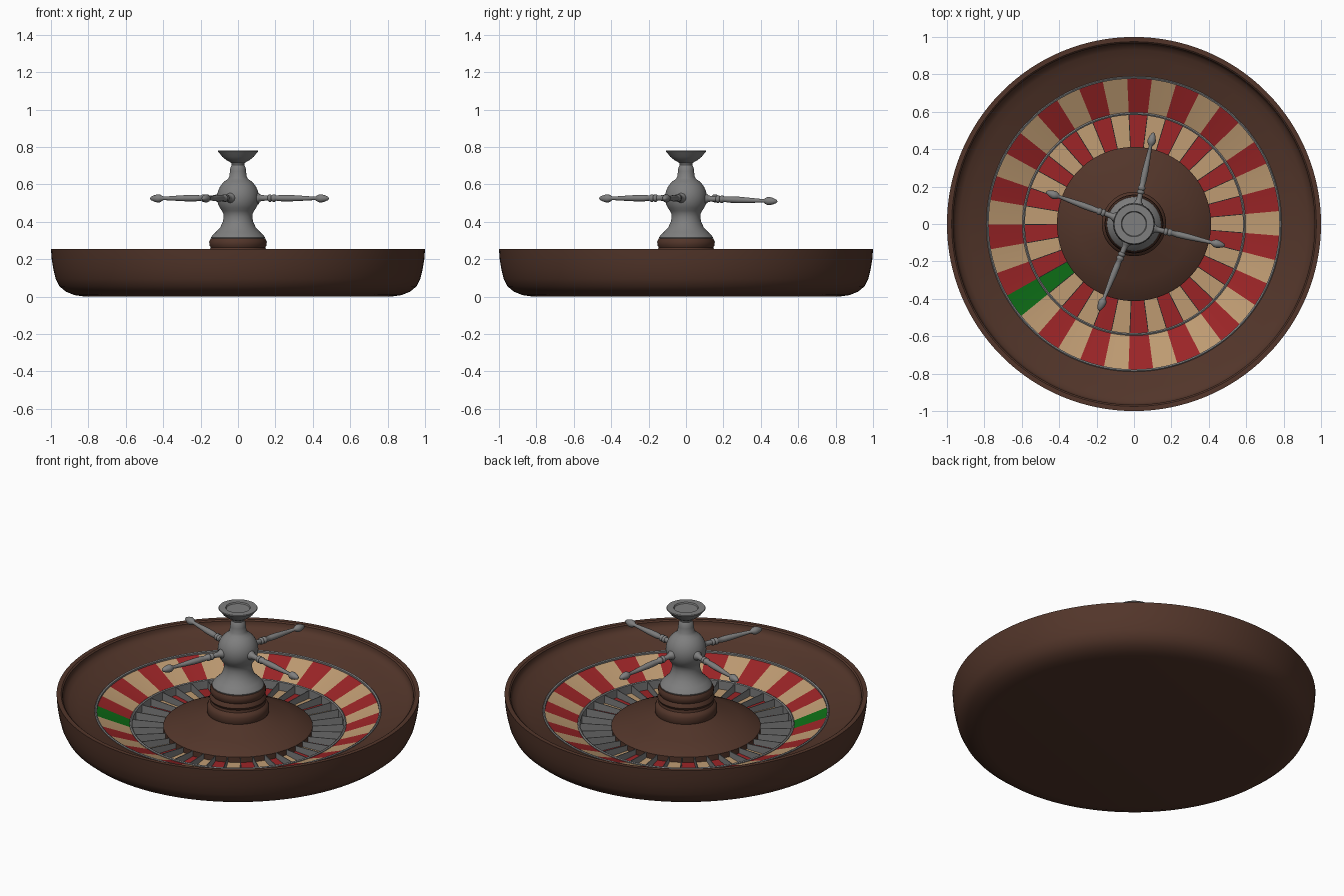
import bpy, bmesh, math
from mathutils import Matrix, Vector

if "Cube" in bpy.data.objects:
    bpy.data.objects.remove(bpy.data.objects["Cube"])

def material(name, rgb):
    m = bpy.data.materials.new(name)
    m.diffuse_color = (*rgb, 1)
    m.use_nodes = True
    m.node_tree.nodes["Principled BSDF"].inputs["Base Color"].default_value = m.diffuse_color
    return m

WOOD = material("dark_wood", (0.085, 0.036, 0.023))
METAL = material("grey_metal", (0.21, 0.21, 0.21))
RED = material("red", (0.33, 0.018, 0.02))
TAN = material("tan", (0.52, 0.33, 0.17))
GREEN = material("green", (0.004, 0.155, 0.008))

POCKETS = 37
STEP = math.tau / POCKETS
GREEN_ANGLE = math.radians(214.3)        # centre of the green pocket

def finish(name, bm, mats, angle=35):
    bmesh.ops.remove_doubles(bm, verts=bm.verts, dist=1e-5)
    me = bpy.data.meshes.new(name)
    bm.to_mesh(me)
    bm.free()
    for m in mats:
        me.materials.append(m)
    ob = bpy.data.objects.new(name, me)
    bpy.context.collection.objects.link(ob)
    bpy.ops.object.select_all(action='DESELECT')
    ob.select_set(True)
    bpy.context.view_layer.objects.active = ob
    bpy.ops.object.shade_smooth_by_angle(angle=math.radians(angle))
    return ob

def lathe(name, profile, mats, segs=96, start=0.0, rule=None, closed=False, angle=35):
    """Revolve (radius, z) points, listed with the surface on their right-hand side, about z."""
    bm = bmesh.new()
    rings = []
    for i in range(segs):
        a = start + math.tau * i / segs
        rings.append([bm.verts.new((r * math.cos(a), r * math.sin(a), z)) for r, z in profile])
    n = len(profile)
    for i in range(segs):
        p, q = rings[i], rings[(i + 1) % segs]
        for j in range(n if closed else n - 1):
            k = (j + 1) % n
            vs = [p[j], q[j], q[k], p[k]]
            if profile[j][0] == 0:
                vs = [p[j], q[k], p[k]]
            elif profile[k][0] == 0:
                vs = [p[j], q[j], p[k]]
            f = bm.faces.new(vs)
            if rule:
                f.material_index = rule(i)
    return finish(name, bm, mats, angle)

# Wooden bowl: underside, rounded side, rim lip and sloping ball track
lathe("bowl", [(0, 0), (0.82, 0), (0.875, 0.008), (0.92, 0.026), (0.955, 0.055), (0.975, 0.095),
               (0.988, 0.15), (0.996, 0.2), (1.0, 0.255), (0.975, 0.255), (0.967, 0.248),
               (0.965, 0.232), (0.955, 0.215), (0.93, 0.2), (0.88, 0.182), (0.785, 0.15),
               (0.785, 0.1)], [WOOD], 128)

# Coloured number band and pocket floor: one sector per pocket
SUB = 4
def sector_colour(i):
    k = i // SUB
    return 2 if k == 0 else (1 if k % 2 else 0)   # green, then tan / red in turn

for name, prof in (("number_band", [(0.782, 0.148), (0.59, 0.07)]),
                   ("pocket_floor", [(0.59, 0.026), (0.405, 0.03)])):
    lathe(name, prof, [RED, TAN, GREEN], POCKETS * SUB, GREEN_ANGLE - STEP / 2, sector_colour)

# Metal rings around the band, and the outer wall of the pockets
lathe("outer_ring", [(0.777, 0.14), (0.79, 0.14), (0.79, 0.156), (0.785, 0.16), (0.777, 0.156)],
      [METAL], 128, closed=True)
lathe("inner_ring", [(0.583, 0.022), (0.597, 0.022), (0.597, 0.077), (0.59, 0.081), (0.583, 0.077)],
      [METAL], 128, closed=True)

# Thin metal fins between pockets
bm = bmesh.new()
for k in range(POCKETS):
    rot = Matrix.Rotation(GREEN_ANGLE + (k + 0.5) * STEP, 4, 'Z')
    sides = []
    for y in (-0.002, 0.002):
        sides.append([bm.verts.new(rot @ Vector((x, y, z)))
                      for x, z in ((0.405, 0.024), (0.588, 0.024), (0.588, 0.074), (0.405, 0.062))])
    bm.faces.new(sides[0])
    bm.faces.new(sides[1][::-1])
    for j in range(4):
        m = (j + 1) % 4
        bm.faces.new((sides[0][m], sides[0][j], sides[1][j], sides[1][m]))
finish("pocket_fins", bm, [METAL])

# Central wooden cone
lathe("centre_cone", [(0.405, 0.024), (0.412, 0.03), (0.412, 0.062), (0.405, 0.068),
                      (0.3, 0.105), (0.16, 0.15)], [WOOD])

# Turned wooden base of the spindle
lathe("spindle_base", [(0.165, 0.14), (0.172, 0.155), (0.172, 0.185), (0.165, 0.2), (0.152, 0.21),
                       (0.15, 0.225), (0.157, 0.238), (0.152, 0.252), (0.146, 0.262), (0.153, 0.275),
                       (0.154, 0.295), (0.146, 0.31), (0.13, 0.312), (0, 0.312)], [WOOD], 64)

# Metal spindle: flared foot, ball, neck and cup
ball = [(0.112 * math.cos(t), 0.53 + 0.112 * math.sin(t))
        for t in (math.radians(d) for d in range(-40, 61, 10))]
lathe("spindle", [(0.142, 0.308), (0.144, 0.316), (0.138, 0.326), (0.118, 0.345), (0.095, 0.37),
                  (0.081, 0.4), (0.077, 0.425), (0.079, 0.445)] + ball +
      [(0.047, 0.64), (0.043, 0.67), (0.041, 0.69), (0.033, 0.703), (0.036, 0.715), (0.06, 0.728),
       (0.085, 0.748), (0.1, 0.768), (0.108, 0.776), (0.106, 0.781), (0.068, 0.781), (0.064, 0.774),
       (0, 0.774)], [METAL], 64)

# Four turned handles: (radius, distance from the axis), lathed upright then laid down
handle = [(0.0, 0.08), (0.026, 0.08), (0.026, 0.113), (0.019, 0.12), (0.015, 0.135), (0.014, 0.165),
          (0.02, 0.17), (0.02, 0.18), (0.014, 0.185), (0.02, 0.192), (0.02, 0.202), (0.014, 0.208),
          (0.017, 0.24), (0.017, 0.29), (0.013, 0.36), (0.009, 0.425), (0.014, 0.432), (0.021, 0.445),
          (0.022, 0.458), (0.017, 0.477), (0.009, 0.495), (0.0, 0.501)]
for n, (deg, drop) in enumerate(((-13.4, 0.4), (78, 2.2), (160, 0.4), (248, 0.4)), 1):
    arm = lathe(f"handle_{n}", handle, [METAL], 20, angle=50)
    arm.data.transform(Matrix.Translation((0, 0, 0.528)) @ Matrix.Rotation(math.radians(deg), 4, 'Z')
                       @ Matrix.Rotation(math.radians(90 + drop), 4, 'Y'))
